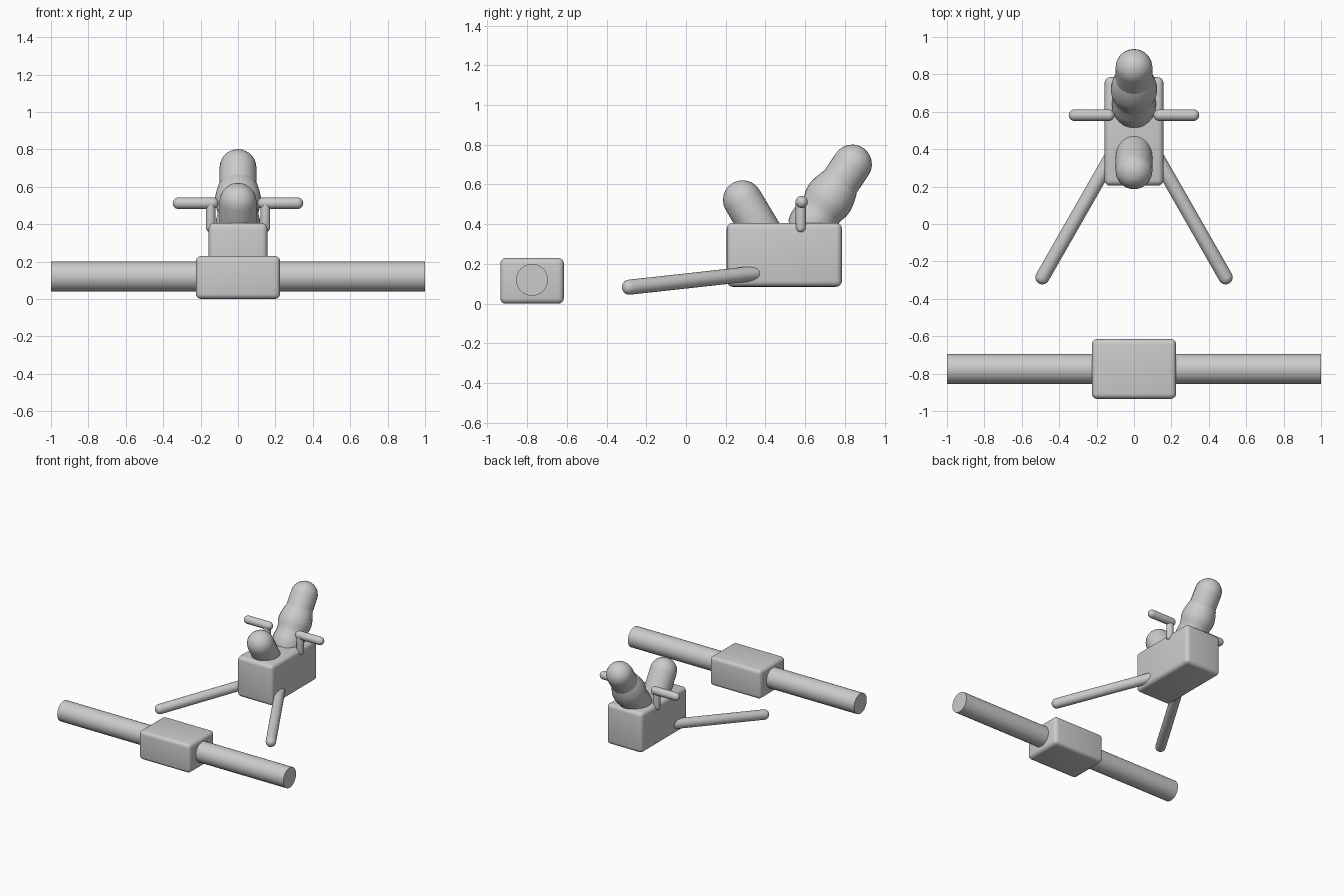
import bpy, math
from mathutils import Vector

if "Cube" in bpy.data.objects:
    bpy.data.objects.remove(bpy.data.objects["Cube"])


def finish(ob, angle=40):
    bpy.ops.object.select_all(action='DESELECT')
    ob.select_set(True)
    bpy.context.view_layer.objects.active = ob
    bpy.ops.object.shade_smooth_by_angle(angle=math.radians(angle))
    return ob


def rounded_box(name, lo, hi, bevel):
    lo, hi = Vector(lo), Vector(hi)
    bpy.ops.mesh.primitive_cube_add(size=1, location=(lo + hi) / 2)
    ob = bpy.context.object
    ob.name = name
    ob.scale = hi - lo
    bpy.ops.object.transform_apply(location=False, rotation=False, scale=True)
    mod = ob.modifiers.new("Bevel", 'BEVEL')
    mod.width, mod.segments = bevel, 4
    bpy.ops.object.modifier_apply(modifier=mod.name)
    return finish(ob)


def lathe(name, start, direction, profile, sides=24):
    """Spin (distance, radius) pairs round an axis; closes both ends."""
    start = Vector(start)
    rot = Vector(direction).to_track_quat('Z', 'Y')
    verts, faces = [], []
    for t, r in profile:
        for i in range(sides):
            a = 2 * math.pi * i / sides
            verts.append(start + rot @ Vector((r * math.cos(a), r * math.sin(a), t)))
    for k in range(len(profile) - 1):
        for i in range(sides):
            j = (i + 1) % sides
            faces.append((k * sides + i, k * sides + j, (k + 1) * sides + j, (k + 1) * sides + i))
    faces.append(tuple(reversed(range(sides))))
    faces.append(tuple(range((len(profile) - 1) * sides, len(profile) * sides)))
    me = bpy.data.meshes.new(name)
    me.from_pydata(verts, [], faces)
    ob = bpy.data.objects.new(name, me)
    bpy.context.collection.objects.link(ob)
    return finish(ob, 50)


def capsule(name, a, b, r, sides=20, rings=6):
    """Round-ended rod; a and b are the centres of the end domes."""
    d = Vector(b) - Vector(a)
    angles = [math.pi / 2 * (i + 0.1) / (rings + 0.1) for i in range(rings + 1)]
    dome = [(-r * math.cos(q), r * math.sin(q)) for q in angles]
    profile = dome + [(d.length - t, q) for t, q in reversed(dome)]
    return lathe(name, a, d, profile, sides)


# Front axle and its hub block
bpy.ops.mesh.primitive_cylinder_add(vertices=48, radius=0.08, depth=2,
                                    location=(0, -0.775, 0.12), rotation=(0, math.pi / 2, 0))
bpy.context.object.name = "axle_bar"
finish(bpy.context.object)
rounded_box("axle_block", (-0.225, -0.935, 0), (0.225, -0.615, 0.23), 0.028)

# Main body
rounded_box("body", (-0.157, 0.205, 0.085), (0.157, 0.785, 0.407), 0.03)

# Leaning domes on the body
capsule("front_dome", (0, 0.40, 0.33), (0, 0.285, 0.522), 0.099)
capsule("rear_dome", (0, 0.61, 0.367), (0, 0.837, 0.702), 0.099)

# Bulging collar round the rear dome
collar = [(0.09, 0.09), (0.12, 0.105), (0.16, 0.117), (0.20, 0.124), (0.235, 0.122),
          (0.27, 0.111), (0.30, 0.110), (0.34, 0.118), (0.385, 0.117), (0.42, 0.106)]
lathe("rear_collar", (0, 0.837, 0.702), (0, -0.56, -0.83), collar)

# Legs and handles on both sides
for s, side in ((-1, "left"), (1, "right")):
    capsule(side + "_leg", (s * 0.13, 0.345, 0.152), (s * 0.49, -0.285, 0.083), 0.038)
    capsule(side + "_handle_post", (s * 0.146, 0.578, 0.383), (s * 0.146, 0.578, 0.51), 0.026, 16)
    capsule(side + "_handle_grip", (s * 0.135, 0.582, 0.512), (s * 0.318, 0.582, 0.512), 0.031, 16)
